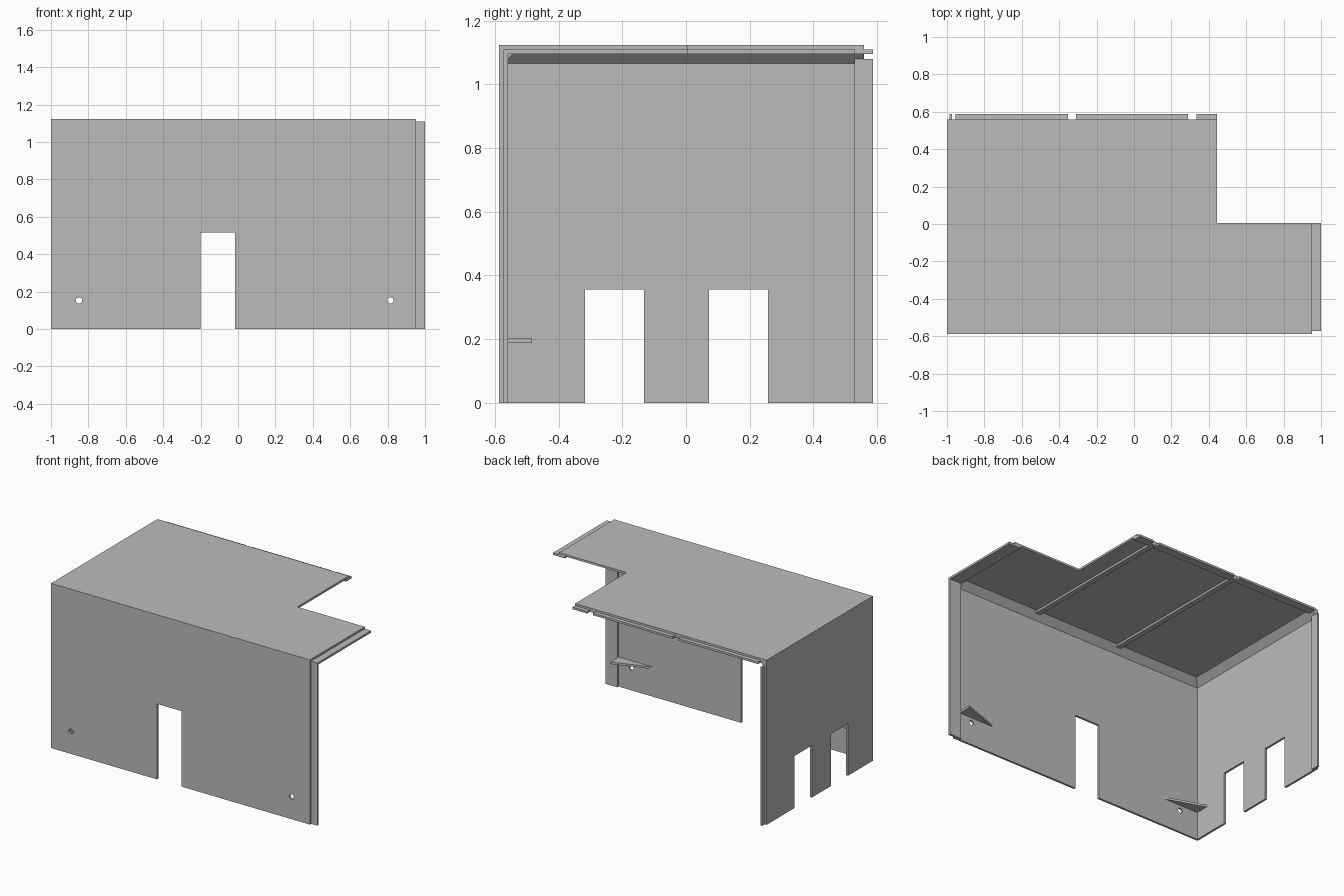
import bpy
import bmesh
from mathutils import Vector

old = bpy.data.objects.get("Cube")
if old:
    bpy.data.objects.remove(old, do_unlink=True)

GREY = (0.5, 0.5, 0.5, 1.0)
mat = bpy.data.materials.new("plain grey")
mat.use_nodes = True
mat.diffuse_color = GREY
mat.node_tree.nodes["Principled BSDF"].inputs["Base Color"].default_value = GREY

# Main dimensions: sheet thickness, outer faces, and edges of the outer sheets
T = 0.014
LEFT, FRONT, TOP = -1.0, -0.587, 1.123
END_X, END_Y = 0.953, 0.559
IN_X, IN_Y, IN_Z = LEFT + T, FRONT + T, TOP - T
NOTCH_X, NOTCH_Y = 0.445, 0.005
LIP = 0.057
FILLET = 0.043


def prism(name, outline, axis, lo, hi):
    """Extrude a flat outline along an axis; outline uses the other two axes in order."""
    def point(p, depth):
        c = list(p)
        c.insert(axis, depth)
        return Vector(c)

    bm = bmesh.new()
    base = bm.faces.new([bm.verts.new(point(p, lo)) for p in outline])
    result = bmesh.ops.extrude_face_region(bm, geom=[base], use_keep_orig=True)
    top = [v for v in result["geom"] if isinstance(v, bmesh.types.BMVert)]
    shift = point((0, 0), hi - lo)
    bmesh.ops.translate(bm, verts=top, vec=shift)
    bmesh.ops.recalc_face_normals(bm, faces=bm.faces)
    mesh = bpy.data.meshes.new(name)
    bm.to_mesh(mesh)
    bm.free()
    mesh.materials.append(mat)
    obj = bpy.data.objects.new(name, mesh)
    bpy.context.collection.objects.link(obj)
    return obj


def box(name, x, y, z):
    return prism(name, [(x[0], y[0]), (x[1], y[0]), (x[1], y[1]), (x[0], y[1])], 2, *z)


def wall_outline(start, end, height, doors, door_top):
    """Upright sheet with door openings reaching the ground."""
    pts = [(start, 0)]
    for a, b in doors:
        pts += [(a, 0), (a, door_top), (b, door_top), (b, 0)]
    return pts + [(end, 0), (end, height), (start, height)]


# Outer sheets
front = prism("front_wall", wall_outline(LEFT, END_X, TOP, [(-0.2, -0.015)], 0.515),
              1, FRONT, IN_Y)
prism("side_wall", wall_outline(IN_Y, END_Y, IN_Z, [(-0.318, -0.132), (0.072, 0.257)], 0.355),
      0, LEFT, IN_X)
prism("roof", [(LEFT, IN_Y), (END_X, IN_Y), (END_X, NOTCH_Y), (NOTCH_X, NOTCH_Y),
               (NOTCH_X, END_Y), (LEFT, END_Y)], 2, IN_Z, TOP)

# Round holes through the front wall
for i, x in enumerate((-0.85, 0.815)):
    bpy.ops.mesh.primitive_cylinder_add(vertices=24, radius=0.017, depth=0.1,
                                        location=(x, FRONT, 0.153), rotation=(1.5708, 0, 0))
    cutter = bpy.context.object
    cutter.name = f"hole_cutter_{i + 1}"
    cutter.hide_render = True
    cutter.hide_set(True)
    cutter.display_type = 'WIRE'
    cut = front.modifiers.new("hole", 'BOOLEAN')
    cut.operation = 'DIFFERENCE'
    cut.solver = 'EXACT'
    cut.object = cutter

# Overlapping joint lips behind the free edges
LIP_X, LIP_Y = 0.91, -FRONT - LIP
box("front_wall_lip", (LIP_X, 1.0), (IN_Y, IN_Y + T), (0, IN_Z))
box("side_wall_lip", (IN_X, IN_X + T), (LIP_Y, -FRONT), (0, 1.08))
box("roof_end_lip", (LIP_X, 1.0), (IN_Y + T, NOTCH_Y), (IN_Z - T, IN_Z))
for i, span in enumerate([(-0.955, -0.352), (-0.31, 0.29), (0.335, NOTCH_X)]):
    box(f"roof_back_lip_{i + 1}", span, (LIP_Y, -FRONT), (IN_Z - T, IN_Z))

# Sloping fillets under the roof
prism("front_fillet", [(IN_Y, IN_Z - FILLET), (IN_Y + FILLET, IN_Z), (IN_Y, IN_Z)],
      0, IN_X, LIP_X)
prism("side_fillet", [(IN_X, IN_Z - FILLET), (IN_X + FILLET, IN_Z), (IN_X, IN_Z)],
      1, IN_Y, END_Y)

# Roof ribs
for i, x in enumerate((-0.331, 0.312)):
    box(f"roof_rib_{i + 1}", (x - 0.018, x + 0.018), (IN_Y + 0.03, END_Y), (IN_Z - T, IN_Z))

# Triangular brackets at both ends of the front wall
for name, x, length in (("side_bracket", IN_X, 0.26), ("end_bracket", LIP_X, -0.26)):
    prism(name, [(x, IN_Y), (x + length, IN_Y), (x, IN_Y + 0.09)], 2, 0.188, 0.202)
